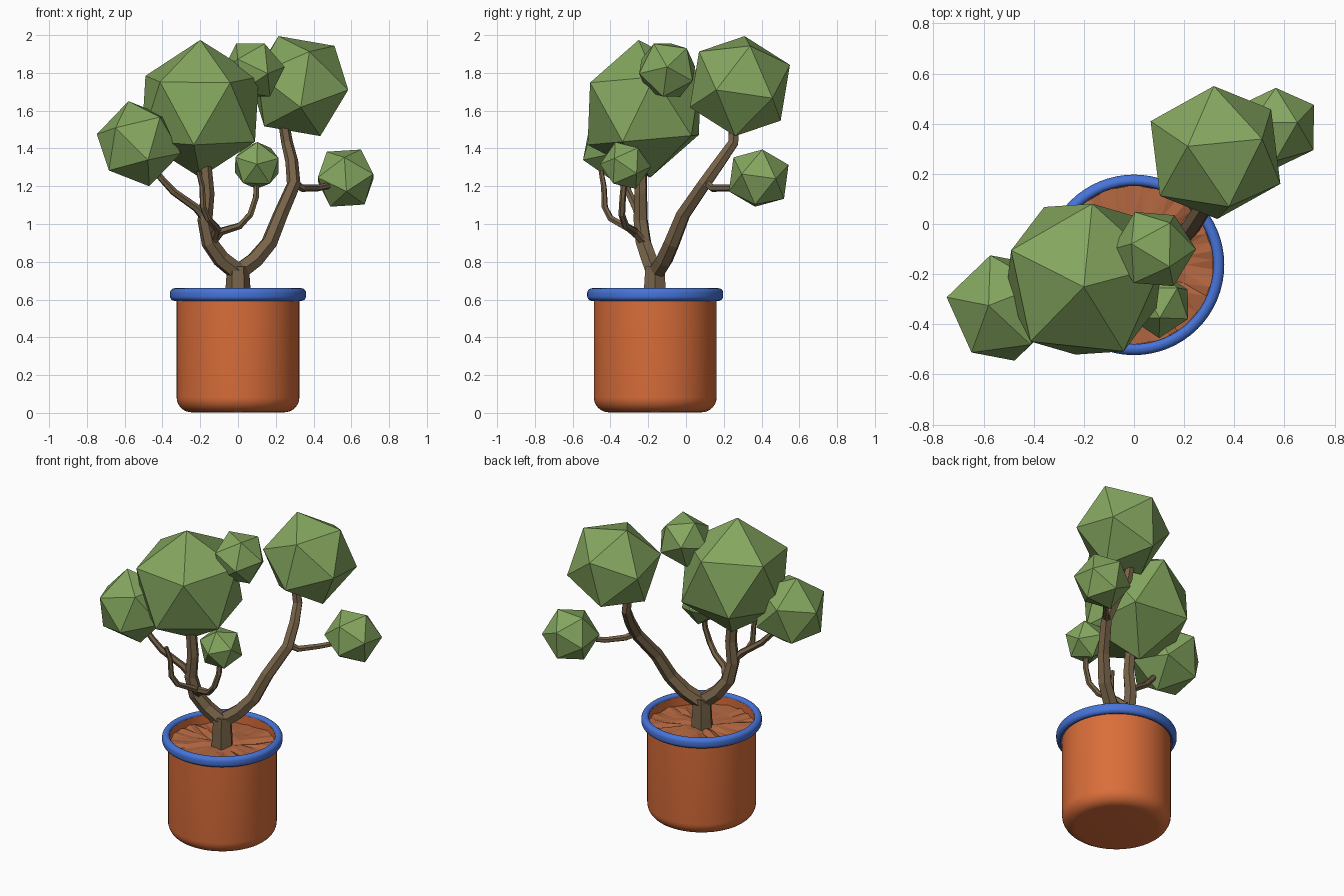
import bpy, bmesh, math, random
from mathutils import Vector, Matrix

if "Cube" in bpy.data.objects:
    bpy.data.objects.remove(bpy.data.objects["Cube"])

random.seed(4)
POT = Vector((0, -0.163, 0))


def material(name, rgb):
    m = bpy.data.materials.new(name)
    m.diffuse_color = (*rgb, 1)
    m.use_nodes = True
    m.node_tree.nodes["Principled BSDF"].inputs["Base Color"].default_value = m.diffuse_color
    return m


TERRACOTTA = material("terracotta", (0.70, 0.155, 0.042))
BLUE = material("rim blue", (0.062, 0.175, 0.70))
SOIL = material("soil", (0.45, 0.135, 0.052))
BARK = material("bark", (0.185, 0.125, 0.065))
LEAF = material("leaf green", (0.235, 0.385, 0.115))


def finish(bm, name, mat, smooth=False):
    bmesh.ops.recalc_face_normals(bm, faces=bm.faces)
    me = bpy.data.meshes.new(name)
    bm.to_mesh(me)
    bm.free()
    me.materials.append(mat)
    for p in me.polygons:
        p.use_smooth = smooth
    if smooth:
        me.set_sharp_from_angle(angle=math.radians(40))
    ob = bpy.data.objects.new(name, me)
    bpy.context.collection.objects.link(ob)
    return ob


def lathe(name, profile, mat, closed=False, n=64):
    """Turn an (r, z) profile round the pot axis; r = 0 becomes a pole."""
    bm = bmesh.new()
    rings = []
    for r, z in profile:
        if r == 0:
            rings.append([bm.verts.new(POT + Vector((0, 0, z)))] * n)
        else:
            rings.append([bm.verts.new(POT + Vector((r * math.cos(i * math.tau / n),
                                                     r * math.sin(i * math.tau / n), z)))
                          for i in range(n)])
    pairs = list(zip(rings, rings[1:]))
    if closed:
        pairs.append((rings[-1], rings[0]))
    for a, b in pairs:
        for i in range(n):
            j = (i + 1) % n
            bm.faces.new(list(dict.fromkeys((a[i], a[j], b[j], b[i]))))
    return finish(bm, name, mat, True)


def arc(cx, cz, r, a0, a1, steps):
    return [(cx + r * math.cos(math.radians(a0 + (a1 - a0) * i / steps)),
             cz + r * math.sin(math.radians(a0 + (a1 - a0) * i / steps)))
            for i in range(steps + 1)]


def branch(name, points, radii, sides=6):
    """Flat-sided tapering tube through the points."""
    bm = bmesh.new()
    pts = [Vector(p) for p in points]
    prev = None
    side = Vector((1, 0, 0))
    for k, p in enumerate(pts):
        d = (pts[min(k + 1, len(pts) - 1)] - pts[max(k - 1, 0)]).normalized()
        side = (side - d * side.dot(d)).normalized()
        up = d.cross(side)
        ring = [bm.verts.new(p + radii[k] * (side * math.cos(i * math.tau / sides)
                                             + up * math.sin(i * math.tau / sides)))
                for i in range(sides)]
        if prev:
            for i in range(sides):
                j = (i + 1) % sides
                bm.faces.new((prev[i], prev[j], ring[j], ring[i]))
        else:
            bm.faces.new(ring[::-1])
        prev = ring
    bm.faces.new(prev)
    return finish(bm, name, BARK)


def foliage(name, centre, r, apex, neighbour, stretch=1.0):
    """Icosahedron with one corner along apex and the next towards neighbour."""
    z = Vector(apex).normalized()
    x = Vector(neighbour)
    x = (x - z * x.dot(z)).normalized()
    rot = Matrix((x, z.cross(x), z)).transposed().to_4x4()
    bm = bmesh.new()
    bmesh.ops.create_icosphere(bm, subdivisions=1, radius=r)
    bm.transform(Matrix.Translation(centre) @ Matrix.Diagonal((1, 1, stretch, 1)) @ rot)
    return finish(bm, name, LEAF)


# Pot: rounded foot, outer wall, lip and inner wall
lathe("pot", [(0, 0.003)] + arc(0.245, 0.083, 0.08, -90, 0, 8)
      + [(0.325, 0.64), (0.315, 0.64), (0.315, 0.52)], TERRACOTTA)

# Blue rounded rim
lathe("pot_rim", arc(0.335, 0.635, 0.025, 0, 90, 5) + arc(0.334, 0.642, 0.018, 90, 180, 4)
      + arc(0.334, 0.612, 0.018, 180, 270, 4) + arc(0.335, 0.618, 0.025, 270, 360, 5),
      BLUE, closed=True)

# Bumpy soil disc
bm = bmesh.new()
bmesh.ops.create_circle(bm, cap_ends=True, segments=18, radius=0.318)
bmesh.ops.poke(bm, faces=bm.faces)
bmesh.ops.subdivide_edges(bm, edges=bm.edges, cuts=2, use_grid_fill=True)
bmesh.ops.triangulate(bm, faces=bm.faces)
for v in bm.verts:
    v.co.z = 0.59 + random.uniform(-0.012, 0.012)
    v.co += POT
soil = finish(bm, "soil", SOIL)
if soil.data.polygons[0].normal.z < 0:
    soil.data.flip_normals()

# Trunk and the two main limbs
branch("trunk", [(0, -0.165, 0.55), (0, -0.165, 0.66), (0, -0.165, 0.775)],
       [0.072, 0.066, 0.058])
branch("left_limb", [(0.01, -0.165, 0.735), (-0.09, -0.195, 0.815), (-0.15, -0.225, 0.90),
                     (-0.175, -0.24, 1.02), (-0.16, -0.24, 1.16), (-0.18, -0.24, 1.4)],
       [0.05, 0.047, 0.044, 0.04, 0.036, 0.032])
branch("right_limb", [(-0.01, -0.165, 0.735), (0.09, -0.115, 0.81), (0.165, -0.075, 0.90),
                      (0.225, -0.015, 1.05), (0.295, 0.095, 1.21), (0.285, 0.18, 1.33),
                      (0.26, 0.25, 1.43), (0.235, 0.255, 1.58)],
       [0.05, 0.047, 0.044, 0.04, 0.037, 0.034, 0.031, 0.028])

# Twigs
branch("right_twig", [(0.285, 0.10, 1.225), (0.34, 0.14, 1.19), (0.42, 0.24, 1.19),
                      (0.49, 0.30, 1.205), (0.57, 0.37, 1.23)],
       [0.024, 0.02, 0.018, 0.017, 0.015])
branch("left_twig", [(-0.165, -0.24, 1.02), (-0.22, -0.265, 1.085), (-0.34, -0.305, 1.17),
                     (-0.40, -0.32, 1.235), (-0.49, -0.33, 1.34)],
       [0.026, 0.022, 0.02, 0.018, 0.015])
branch("front_twig", [(-0.14, -0.22, 0.90), (-0.09, -0.27, 0.96), (0.01, -0.32, 0.99),
                      (0.065, -0.34, 1.05), (0.095, -0.335, 1.14), (0.10, -0.325, 1.26)],
       [0.026, 0.022, 0.019, 0.018, 0.017, 0.015])
branch("bare_twig", [(-0.13, -0.22, 0.91), (-0.11, -0.30, 0.975), (-0.16, -0.40, 1.03),
                     (-0.185, -0.43, 1.09), (-0.19, -0.435, 1.2), (-0.21, -0.45, 1.28)],
       [0.026, 0.021, 0.018, 0.017, 0.015, 0.013])

# Foliage clumps
foliage("large_clump", (-0.20, -0.22, 1.61), 0.355, (0, -0.087, 1), (0.985, 0.17, 0.45), 1.03)
foliage("back_right_clump", (0.325, 0.285, 1.73), 0.288, (-0.111, 0.025, 0.265), (0, 0.273, 0.10))
foliage("left_clump", (-0.525, -0.335, 1.425), 0.232, (-0.055, 0.01, 0.225), (-0.05, 0.216, 0.09))
foliage("top_clump", (0.08, -0.10, 1.815), 0.168, (1, 0, 0.1), (0.45, -0.4, 0.8))
foliage("front_clump", (0.10, -0.32, 1.31), 0.135, (0, -1, 0.05), (0.02, -0.45, 0.9))
foliage("right_clump", (0.57, 0.385, 1.243), 0.173, (0.083, 0.02, 0.154), (-0.091, 0.02, 0.143))
